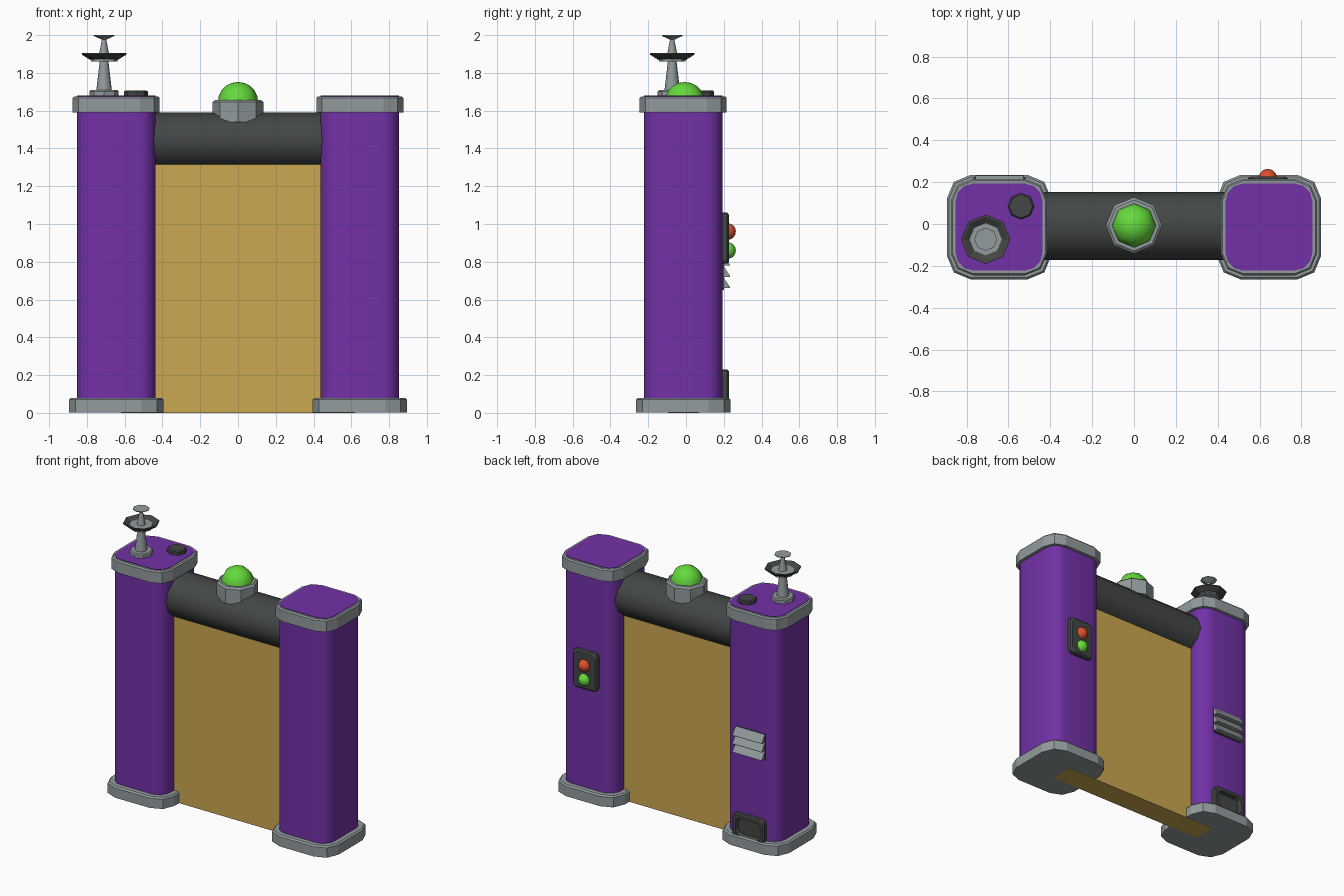
import bpy, bmesh, math
from mathutils import Matrix, Vector

if "Cube" in bpy.data.objects:
    bpy.data.objects.remove(bpy.data.objects["Cube"])

def mat(name, r, g, b):
    m = bpy.data.materials.new(name)
    m.diffuse_color = (r, g, b, 1)
    m.use_nodes = True
    m.node_tree.nodes["Principled BSDF"].inputs["Base Color"].default_value = m.diffuse_color
    return m

PURPLE = mat("purple", .17, .031, .39)
GREY = mat("grey", .29, .33, .34)
DARK = mat("charcoal", .058, .063, .063)
TAN = mat("tan", .60, .39, .08)
GREEN = mat("green", .13, .70, .045)
RED = mat("red", .70, .08, .027)

def finish(bm, name, mats, smooth=None):
    bmesh.ops.recalc_face_normals(bm, faces=bm.faces)
    me = bpy.data.meshes.new(name)
    bm.to_mesh(me)
    bm.free()
    ob = bpy.data.objects.new(name, me)
    bpy.context.collection.objects.link(ob)
    for m in mats:
        me.materials.append(m)
    if smooth:
        bpy.ops.object.select_all(action='DESELECT')
        bpy.context.view_layer.objects.active = ob
        ob.select_set(True)
        bpy.ops.object.shade_smooth_by_angle(angle=math.radians(smooth))
    return ob

def rounded(hx, hy, r, seg):
    """Rounded rectangle outline."""
    pts = []
    for i, (sx, sy) in enumerate([(1, 1), (-1, 1), (-1, -1), (1, -1)]):
        for k in range(seg + 1):
            a = math.pi / 2 * (i + k / seg)
            pts.append((sx * (hx - r) + r * math.cos(a), sy * (hy - r) + r * math.sin(a)))
    return pts

def loft(name, rings, mats, smooth=None, closed=False, place=Matrix(), top_mat=0):
    """Skin a list of equal-length rings of 3D points, capped unless closed."""
    bm = bmesh.new()
    vs = [[bm.verts.new(place @ Vector(p)) for p in ring] for ring in rings]
    n = len(vs[0])
    pairs = list(zip(vs, vs[1:])) + ([(vs[-1], vs[0])] if closed else [])
    for a, b in pairs:
        for i in range(n):
            j = (i + 1) % n
            bm.faces.new((a[i], a[j], b[j], b[i]))
    if not closed:
        bm.faces.new(vs[0][::-1])
        bm.faces.new(vs[-1]).material_index = top_mat
    return finish(bm, name, mats, smooth)

def lathe(name, x, y, profile, m, sides=8, smooth=None, closed=False):
    """Turn (radius, z) points about a vertical axis."""
    rings = [[(x + r * math.cos(2 * math.pi * i / sides), y + r * math.sin(2 * math.pi * i / sides), z)
              for i in range(sides)] for r, z in profile]
    return loft(name, rings, [m], smooth, closed)

def box(name, x0, x1, y0, y1, z0, z1, m):
    ring = [(x0, y0), (x1, y0), (x1, y1), (x0, y1)]
    return loft(name, [[(*p, z) for p in ring] for z in (z0, z1)], [m])

def ball(name, loc, r, m, scale=(1, 1, 1), seg=12, rings=8, keep_above=None):
    bm = bmesh.new()
    bmesh.ops.create_uvsphere(bm, u_segments=seg, v_segments=rings, radius=r,
                              matrix=Matrix.Translation(loc) @ Matrix.Diagonal((*scale, 1)))
    if keep_above is not None:
        bmesh.ops.delete(bm, geom=[v for v in bm.verts if v.co.z < keep_above - .001], context='VERTS')
    return finish(bm, name, [m], 60)

CX, CY = .645, -.015

# Pillars with bases and caps
for side, sx in (("left", -1), ("right", 1)):
    at = Matrix.Translation((sx * CX, CY, 0))
    def slab(name, steps, r, seg, mats, smooth=None, top=0):
        rings = [[(*p, z) for p in rounded(h, h, r - (steps[0][0] - h), seg)] for h, z in steps]
        loft(side + name, rings, mats, smooth, place=at, top_mat=top)
    slab("_base", [(.25, .001), (.25, .07), (.24, .08)], .115, 2, [GREY])
    slab("_pillar", [(.208, .07), (.208, 1.60)], .09, 4, [PURPLE], 40)
    slab("_cap", [(.23, 1.59), (.23, 1.667), (.222, 1.676)], .105, 2, [GREY])
    slab("_cap_inlay", [(.208, 1.67), (.208, 1.679)], .085, 3, [PURPLE])

# Door panel and its rolled housing
box("door_panel", -.62, .62, -.095, .07, 0, 1.36, TAN)
beam = [[(x, -.01 + .1625 * math.cos(math.pi * i / 6), 1.441 + .15 * math.sin(math.pi * i / 6))
         for i in range(12)] for x in (-.5, .5)]
loft("door_housing", beam, [DARK], 40)

# Beacon on the housing
lathe("beacon_base", 0, -.007, [(.135, 1.54), (.135, 1.645), (.122, 1.656)], GREY)
ball("beacon_dome", (0, -.007, 1.645), .107, GREEN, seg=8, rings=10, keep_above=1.645)

# Antenna on the left cap
AX, AY = -.709, -.073
lathe("antenna_foot", AX, AY, [(.077, 1.67), (.077, 1.702), (.07, 1.709)], GREY)
lathe("antenna_mast", AX, AY, [(.042, 1.70), (.022, 1.87)], GREY, smooth=50)
lathe("antenna_plate", AX, AY, [(.07, 1.86), (.07, 1.868)], GREY)
lathe("antenna_dish", AX, AY, [(.06, 1.868), (.085, 1.876), (.118, 1.897), (.118, 1.905),
                               (.108, 1.905), (.076, 1.885), (.06, 1.882)], DARK, closed=True)
lathe("antenna_dish_floor", AX, AY, [(.077, 1.868), (.077, 1.888)], GREY)
lathe("antenna_tip", AX, AY, [(.03, 1.88), (.01, 1.985)], GREY, smooth=50)
lathe("antenna_top_dish", AX, AY, [(.01, 1.975), (.055, 1.996), (.055, 2.0)], GREY)

# Vent knob on the left cap
lathe("cap_knob", -.54, .085, [(.063, 1.67), (.063, 1.70), (.056, 1.706)], DARK)

# Signal panel on the back of the right pillar
def back_rings(steps, x, z, r, seg):
    return [[(x + u, y, z + v) for u, v in rounded(hx, hz, r, seg)] for hx, hz, y in steps]

loft("signal_panel", back_rings([(.095, .135, .18), (.095, .135, .218), (.085, .125, .227)],
                                .64, .925, .025, 2), [DARK])
for name, z, m in (("red_signal", .96, RED), ("green_signal", .86, GREEN)):
    ball(name, (.64, .22, z), .044, m)

# Louvre on the back of the left pillar
box("louvre_plate", -.76, -.526, .18, .2, .65, .835, DARK)
for i in range(3):
    z = .66 + .06 * i
    prof = [(.19, z), (.233, z), (.233, z + .006), (.2, z + .055), (.19, z + .055)]
    loft("louvre_slat_%d" % (i + 1), [[(x, *p) for p in prof] for x in (-.758, -.528)], [GREY])

# Hollow hatch at the foot of the left pillar
steps = [(.125, .09, .18), (.125, .09, .218), (.117, .082, .227),
         (.097, .062, .227), (.09, .055, .198), (.09, .055, .18)]
loft("hatch_frame", back_rings(steps, -.643, .14, .03, 2), [DARK], closed=True)
loft("hatch_recess", back_rings([(.1, .065, .185), (.1, .065, .199)], -.643, .14, .03, 2), [DARK])
